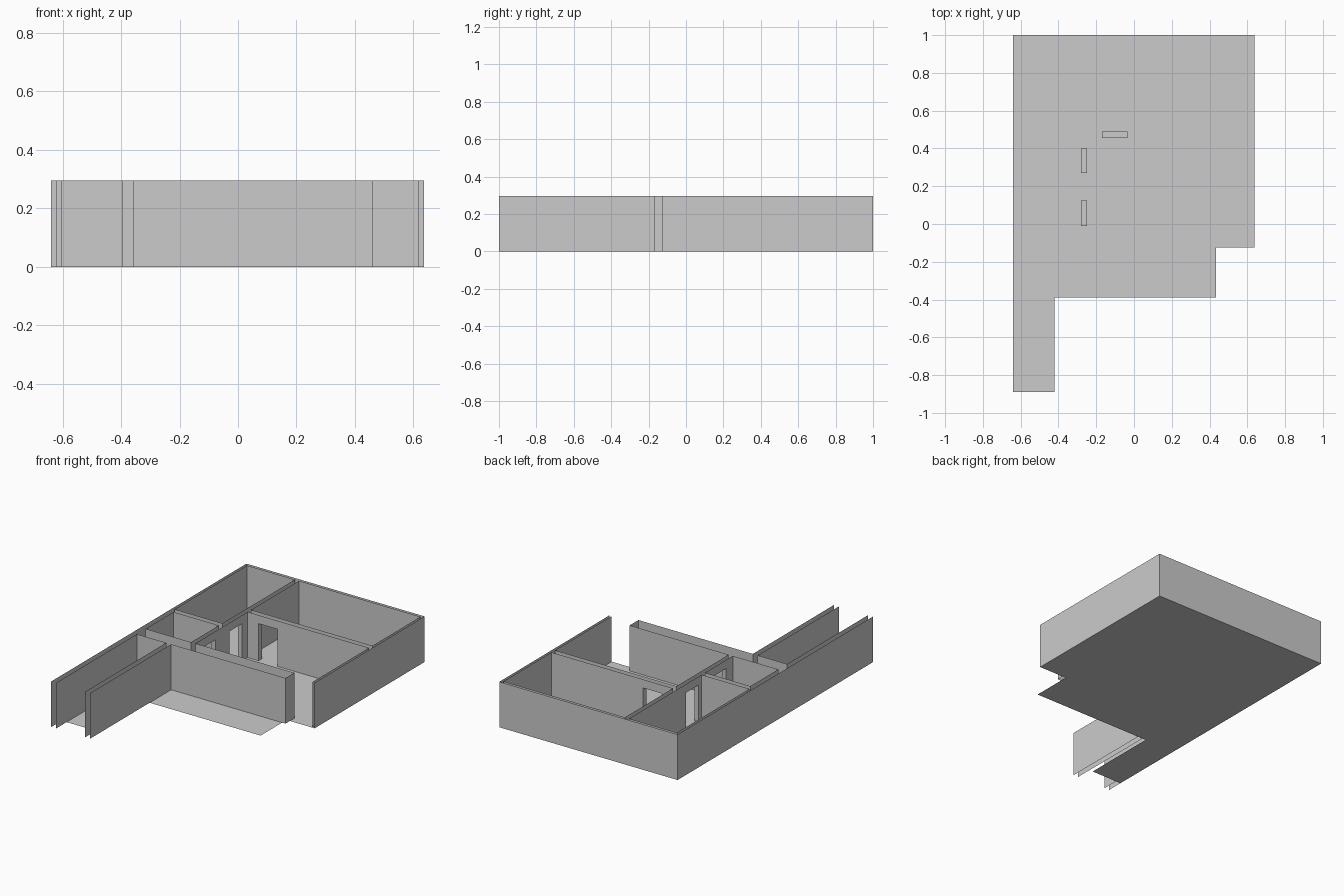
import bpy

if "Cube" in bpy.data.objects:
    bpy.data.objects.remove(bpy.data.objects["Cube"])

H, DOOR = 0.295, 0.24  # wall height, door height


def make(name, faces):
    verts = [v for f in faces for v in f]
    idx, n = [], 0
    for f in faces:
        idx.append(list(range(n, n + len(f))))
        n += len(f)
    me = bpy.data.meshes.new(name)
    me.from_pydata(verts, [], idx)
    ob = bpy.data.objects.new(name, me)
    bpy.context.collection.objects.link(ob)


def sheet(a, b, z0=0.0, z1=H):
    return [(*a, z0), (*b, z0), (*b, z1), (*a, z1)]


def walls(name, pts, closed=False, doors={}):
    """Thin wall sheets along a path; doors = {segment: (start, end)} points."""
    faces = []
    ends = pts[1:] + (pts[:1] if closed else [])
    for i, (a, b) in enumerate(zip(pts, ends)):
        if i in doors:
            p, q = doors[i]
            faces += [sheet(a, p), sheet(q, b), sheet(p, q, DOOR, H)]
        else:
            faces.append(sheet(a, b))
    make(name, faces)


def door_lining(name, x0, x1, y0, y1, along_x):
    """Two jambs and the underside of the lintel."""
    c = [(x0, y0), (x1, y0), (x1, y1), (x0, y1)]
    jambs = [(c[3], c[0]), (c[1], c[2])] if along_x else [(c[0], c[1]), (c[2], c[3])]
    make(name, [sheet(a, b, 0, DOOR) for a, b in jambs] + [[(*p, DOOR) for p in c[::-1]]])


# Floor slab outline
make("floor", [[(x, y, 0) for x, y in [
    (-.64, -.89), (-.42, -.89), (-.42, -.39), (.435, -.39),
    (.435, -.125), (.637, -.125), (.637, 1), (-.64, 1)]]])

# Outer faces of the building
walls("outer_wall", [(.637, -.125), (.637, 1), (-.64, 1), (-.64, -1)])

# Inner faces, room by room
walls("back_left_room", [(-.28, .982), (-.28, .24), (-.622, .24), (-.622, .982)], True,
      {0: ((-.28, .40), (-.28, .27))})
walls("middle_left_room", [(-.28, .205), (-.28, -.08), (-.605, -.08), (-.605, .205)], True,
      {0: ((-.28, .125), (-.28, -.01))})
walls("back_right_room", [(.62, .982), (.62, .49), (-.25, .49), (-.25, .982)], True,
      {1: ((-.035, .49), (-.17, .49))})
walls("main_room", [(.62, -.125), (.62, .455), (-.25, .455), (-.25, .40), (-.25, .20), (-.25, -.08),
                    (.46, -.08), (.46, -.17), (-.36, -.17), (-.36, -1)], False,
      {1: ((-.035, .455), (-.17, .455)),
       3: ((-.25, .40), (-.25, .27)),
       4: ((-.25, .125), (-.25, -.01))} )
walls("corridor", [(-.605, -1), (-.605, -.17), (-.395, -.17), (-.395, -1)])

# Door linings
door_lining("back_door_lining", -.17, -.035, .455, .49, True)
door_lining("left_door_lining_back", -.28, -.25, .27, .40, False)
door_lining("left_door_lining_front", -.28, -.25, -.01, .125, False)

# Remove zero-size faces where a door touches a path point
import bmesh
for ob in bpy.context.collection.objects:
    bm = bmesh.new()
    bm.from_mesh(ob.data)
    bmesh.ops.remove_doubles(bm, verts=bm.verts[:], dist=1e-4)
    bm.to_mesh(ob.data)
    bm.free()
